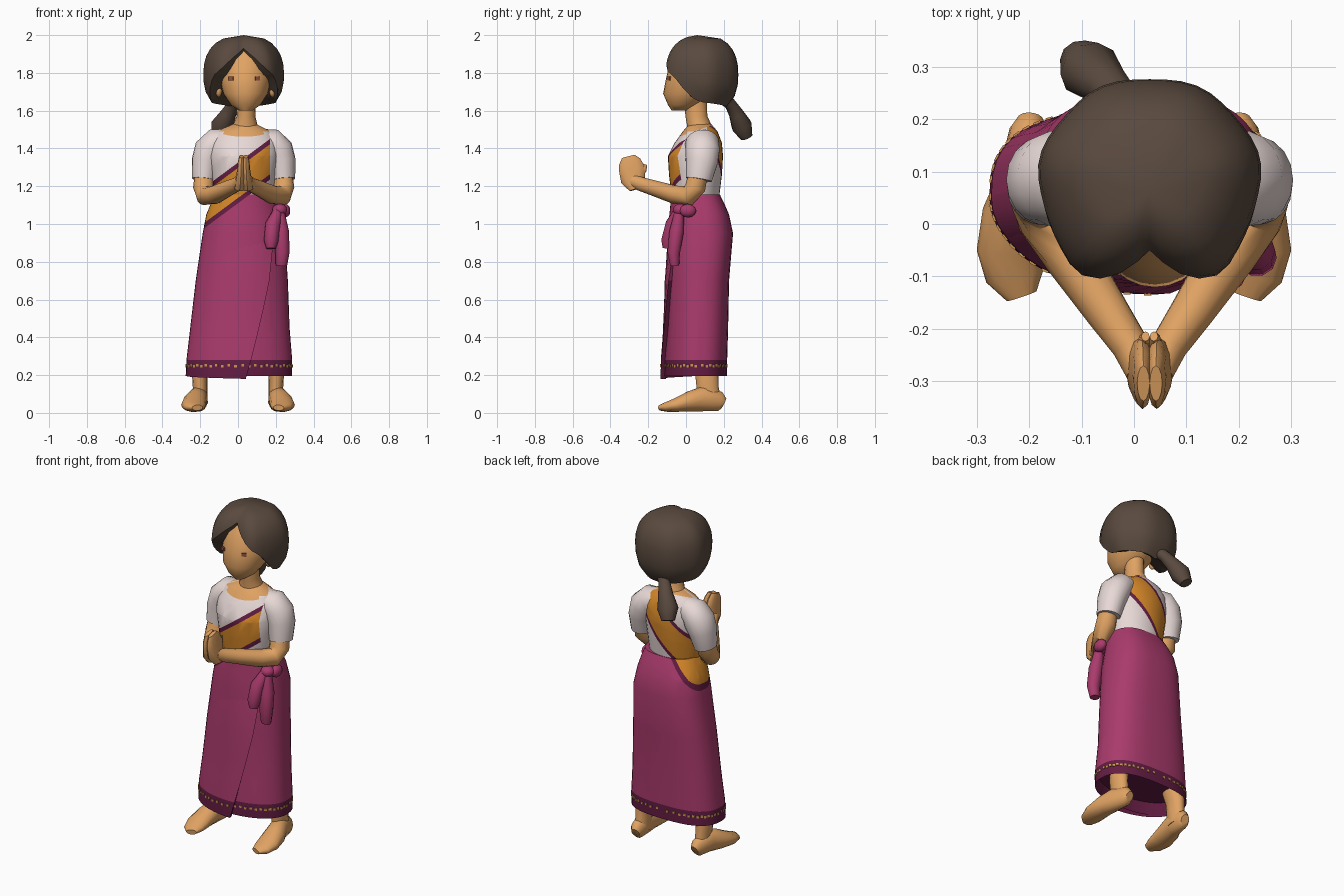
import bpy, bmesh, math
from mathutils import Vector

if "Cube" in bpy.data.objects:
    bpy.data.objects.remove(bpy.data.objects["Cube"], do_unlink=True)


def material(name, r, g, b):
    m = bpy.data.materials.new(name)
    m.use_nodes = True
    m.diffuse_color = (r, g, b, 1)
    m.node_tree.nodes["Principled BSDF"].inputs["Base Color"].default_value = (r, g, b, 1)
    return m


SKIN = material("skin", .75, .365, .125)
HAIR = material("dark_brown_hair", .1, .067, .048)
WHITE = material("off_white_cotton", .8, .69, .67)
PINK = material("magenta_cloth", .4, .043, .15)
MAROON = material("maroon_border", .125, .012, .055)
ORANGE = material("orange_cloth", .68, .25, .022)
GOLD = material("gold_thread", .6, .3, .08)
EYE = material("eye_brown", .28, .085, .048)
MID = .03          # centre line of the upper body


def finish(name, bm, *mats):
    bmesh.ops.recalc_face_normals(bm, faces=bm.faces)
    me = bpy.data.meshes.new(name)
    bm.to_mesh(me)
    bm.free()
    for m in mats:
        me.materials.append(m)
    me.shade_smooth()
    me.set_sharp_from_angle(angle=math.radians(45))
    ob = bpy.data.objects.new(name, me)
    bpy.context.collection.objects.link(ob)
    return ob


def power(v, p):
    return math.copysign(abs(v) ** p, v)


def outline(w, p):
    """Unit section, squared off by p at the back and rounder in front."""
    if math.sin(w) < 0:
        p = min(1, p + .22)
    return power(math.cos(w), p), power(math.sin(w), p)


def loft_mesh(rings, n=14, flat=False, p=1):
    """Capped skin through (x, y, z, width radius, depth radius) rings."""
    bm, rows = bmesh.new(), []
    pts = [Vector(r[:3]) for r in rings]
    for i, r in enumerate(rings):
        t = pts[min(i + 1, len(pts) - 1)] - pts[max(i - 1, 0)]
        t = Vector((0, 0, 1)) if flat else t.normalized()
        b = t.cross(Vector((1, 0, 0))).normalized()
        a = b.cross(t)
        row = []
        for k in range(n):
            u, v = outline(math.tau * k / n, p)
            row.append(bm.verts.new(pts[i] + a * r[3] * u + b * r[4] * v))
        rows.append(row)
    for lo, hi in zip(rows, rows[1:]):
        for k in range(n):
            bm.faces.new((lo[k], lo[k - 1], hi[k - 1], hi[k]))
    bm.faces.new(rows[0])
    bm.faces.new(rows[-1])
    return bm


def loft(name, mat, rings, **kw):
    return finish(name, loft_mesh(rings, **kw), mat)


def ball(name, mat, co, size):
    bm = bmesh.new()
    bmesh.ops.create_icosphere(bm, subdivisions=2, radius=1)
    bmesh.ops.scale(bm, vec=size, verts=bm.verts)
    bmesh.ops.translate(bm, vec=co, verts=bm.verts)
    return finish(name, bm, mat)


def cut(bm, normal, offset):
    no = Vector(normal)
    bmesh.ops.bisect_plane(bm, geom=bm.verts[:] + bm.edges[:] + bm.faces[:],
                           plane_co=no * offset / no.length_squared, plane_no=no)


# Diagonal sash: (slope, lower edge, upper edge) on the front and the back
FRONT, BACK, TRIM = (.74, 1.11, 1.325), (1.12, 1.18, 1.435), .028
SIDE_Y, BACK_Y, END_X = .06, .11, .17


def cut_sash(bm):
    cut(bm, (0, 1, 0), SIDE_Y)
    cut(bm, (0, 1, 0), BACK_Y)
    cut(bm, (1, 0, 0), END_X)
    for s, lo, hi in (FRONT, BACK):
        for c in (lo, lo + TRIM, hi - TRIM, hi):
            cut(bm, (-s, 0, 1), c)


def sash_index(c):
    """0 outside the sash, 1 on its cloth, 2 on its trim."""
    s, lo, hi = FRONT if c.y < SIDE_Y else BACK
    d = c.z - s * c.x
    under_arm = c.x > END_X if c.y < SIDE_Y else c.x > 0 and c.y < BACK_Y
    if under_arm or not lo < d < hi:
        return 0
    return 1 if lo + TRIM < d < hi - TRIM else 2


# Blouse with neckline and sash
bm = loft_mesh([(MID, .06, 1.08, .14, .11), (MID, .05, 1.16, .158, .128), (MID, .05, 1.26, .17, .14),
                (MID, .05, 1.36, .185, .146), (MID, .065, 1.43, .185, .125),
                (MID, .075, 1.49, .145, .092), (.035, .075, 1.53, .06, .058)], n=32, flat=True)
cut_sash(bm)
cut(bm, (0, -.35, 1), 1.475)
for f in bm.faces:
    c = f.calc_center_median()
    neck = c.z - .35 * c.y > 1.475 and abs(c.x - .035) < .105
    f.material_index = 3 if neck else sash_index(c)
finish("blouse", bm, WHITE, ORANGE, MAROON, SKIN)

# Skirt, closed inside above the hem
SKIRT = [(.005, .052, .195, .282, .166), (.007, .052, .28, .28, .166), (.01, .06, .45, .263, .163),
         (.02, .065, .7, .244, .163), (.03, .075, .95, .217, .174), (.03, .07, 1.05, .198, .158),
         (.035, .06, 1.11, .178, .142), (.04, .05, 1.155, .16, .13)]
SQUARE = .74
bm = loft_mesh([(.01, .05, .26, .25, .145)] + SKIRT, n=40, flat=True, p=SQUARE)
cut_sash(bm)
for f in bm.faces:
    c = f.calc_center_median()
    f.material_index = 2 if c.z < .279 else sash_index(c)
finish("skirt", bm, PINK, ORANGE, MAROON)


def skirt_point(z, w, out=0):
    z0 = max(z, SKIRT[0][2])
    lo, hi = next((a, b) for a, b in zip(SKIRT, SKIRT[1:]) if z0 <= b[2])
    f = (z0 - lo[2]) / (hi[2] - lo[2])
    cx, cy, _, rx, ry = [u + (v - u) * f for u, v in zip(lo, hi)]
    u, v = outline(w, SQUARE)
    return Vector((cx + (rx + out) * u, cy + (ry + out) * v, z))


def flap_out(t):
    return -.008 + .03 * t


# Wrapped front flap rising out of the skirt, with a folded edge
bm = bmesh.new()
rows = []
for z in (.18, .28, .4, .55, .7, .85, .98):
    edge = math.pi * (1.54 + .28 * (z - .2))
    row = []
    for k in range(15):
        t = k / 14
        out = flap_out(t) if z < .8 else flap_out(t) * (.98 - z) / .18 - .006
        row.append(bm.verts.new(skirt_point(z + .015 * (1 - t) * (z < .2), math.pi + t * (edge - math.pi), out)))
    row.append(bm.verts.new(skirt_point(z, edge - .02, -.008)))
    rows.append(row)
for i, (lo, hi) in enumerate(zip(rows, rows[1:])):
    for k in range(15):
        f = bm.faces.new((lo[k], lo[k + 1], hi[k + 1], hi[k]))
        f.material_index = int(i == 0 or (k == 14 and i < 4))
finish("skirt_flap", bm, PINK, MAROON)

# Gold stitches round the hem
bm = bmesh.new()
for k in range(54):
    w = math.tau * k / 54
    t = (w - math.pi) / (.55 * math.pi)
    p = skirt_point(.248 + .004 * (k % 2), w, max(0, flap_out(t)) if 0 <= t <= 1 else 0)
    new = bmesh.ops.create_cube(bm, size=1)["verts"]
    bmesh.ops.scale(bm, vec=(.006, .014, .013), verts=new)
    q = skirt_point(.25, w + .02) - skirt_point(.25, w - .02)
    turn = Vector((0, 1, 0)).rotation_difference(q.normalized()).to_matrix()
    bmesh.ops.rotate(bm, matrix=turn, verts=new)
    bmesh.ops.translate(bm, vec=p, verts=new)
finish("hem_stitches", bm, GOLD)

# Waist knot and hanging ends
ball("waist_knot", PINK, (.22, -.03, 1.075), (.04, .04, .033))
ball("knot_loop", PINK, (.25, .01, 1.07), (.028, .045, .036))
loft("knot_end_short", PINK, [(.21, -.04, 1.07, .025, .025), (.185, -.075, 1.0, .04, .035),
     (.175, -.095, .91, .038, .038), (.175, -.1, .87, .025, .025)], n=10)
loft("knot_end_long", PINK, [(.22, -.035, 1.07, .025, .025), (.23, -.05, .96, .04, .04),
     (.235, -.065, .85, .038, .035), (.23, -.06, .78, .03, .025)], n=10)

# Arms, legs and feet
for side, s in (("left", 1), ("right", -1)):
    def arm(rings):
        return [(MID + s * r[0],) + r[1:] for r in rings]

    loft(side + "_sleeve", WHITE, arm([(.07, .08, 1.445, .06, .065), (.145, .085, 1.43, .078, .09),
         (.178, .087, 1.39, .086, .092), (.2, .083, 1.33, .076, .086), (.21, .068, 1.235, .063, .07)]), n=18)
    loft(side + "_forearm", SKIN, arm([(.205, .07, 1.29, .05, .05), (.212, .05, 1.195, .056, .056),
         (.2, .012, 1.15, .055, .053), (.152, -.06, 1.155, .052, .049),
         (.08, -.17, 1.19, .042, .042), (.036, -.235, 1.21, .036, .038),
         (.018, -.285, 1.23, .028, .036)]), n=14)
    loft(side + "_hand", SKIN, arm([(.022, -.265, 1.185, .027, .035), (.017, -.28, 1.23, .027, .064),
         (.014, -.285, 1.29, .02, .07), (.013, -.298, 1.33, .018, .058), (.012, -.305, 1.358, .012, .035)]), n=12)
    loft(side + "_thumb", SKIN, arm([(.015, -.25, 1.25, .015, .02), (.01, -.225, 1.29, .013, .018),
         (.008, -.215, 1.315, .008, .01)]), n=8)
    loft(side + "_leg", SKIN, [(s * .18, .1, .3, .05, .065), (s * .202, .11, .2, .042, .062),
         (s * .2, .115, .13, .039, .06), (s * .2, .125, .05, .04, .065)], n=14)
    loft(side + "_foot", SKIN, [(s * .198, .2, .05, .025, .03), (s * .2, .18, .06, .038, .053),
         (s * .21, .09, .075, .05, .068), (s * .228, .02, .06, .062, .055),
         (s * .235, -.05, .042, .066, .038), (s * .228, -.1, .032, .056, .027),
         (s * .215, -.138, .027, .03, .015)], n=14)
    ball(side + "_ear", SKIN, (.04 + s * .142, .035, 1.71), (.018, .025, .04))
    # Eye plate
    bm = bmesh.new()
    bmesh.ops.create_cube(bm, size=1)
    bmesh.ops.scale(bm, vec=(.028, .009, .02), verts=bm.verts)
    eye = finish(side + "_eye", bm, EYE)
    eye.location = (.032 + s * .07, -.0885, 1.77)
    eye.rotation_euler.z = s * .45

# Neck and face
loft("neck", SKIN, [(.035, .075, 1.47, .085, .07), (.038, .07, 1.525, .065, .065),
     (.042, .055, 1.57, .05, .058), (.042, .05, 1.66, .052, .06)], n=16, flat=True)
loft("face", SKIN, [(.04, -.03, 1.6, .035, .045), (.04, -.015, 1.63, .078, .08),
     (.04, .015, 1.69, .118, .136), (.04, .04, 1.77, .137, .146), (.04, .05, 1.87, .13, .132),
     (.04, .06, 1.93, .085, .09)], n=28, flat=True)

# Hair: columns running from the crown to a hairline that parts over the forehead
HAIRLINE = [(0, 1.93), (14, 1.89), (30, 1.82), (45, 1.78), (60, 1.71), (75, 1.66), (90, 1.645), (180, 1.615)]
bm = bmesh.new()
top = bm.verts.new((.03, .06, 2.0))
core = bm.verts.new((.04, .08, 1.72))
columns = []
for k in range(44):
    w = math.tau * k / 44
    d = math.degrees(min(w, math.tau - w))
    lo, hi = next((a, b) for a, b in zip(HAIRLINE, HAIRLINE[1:]) if d <= b[0])
    low = lo[1] + (hi[1] - lo[1]) * (d - lo[0]) / (hi[0] - lo[0])
    dent = 1 - .17 * math.exp(-(d / 11) ** 2) + .13 * math.exp(-((d - 32) / 15) ** 2) + .015 * math.cos(7 * w)
    col = []
    for j in range(1, 10):
        z = 1.995 + (low - 1.995) * (j / 9) ** 1.5
        r = dent * (1 - (abs(z - 1.79) / .21) ** 2.4) ** (1 / 2.4)
        col.append(bm.verts.new((.03 + .213 * r * math.sin(w), .085 - .195 * r * math.cos(w), z)))
    columns.append(col)
for a, b in zip(columns, columns[1:] + columns[:1]):
    bm.faces.new((top, a[0], b[0]))
    bm.faces.new((core, b[-1], a[-1]))
    for j in range(8):
        bm.faces.new((a[j], a[j + 1], b[j + 1], b[j]))
finish("hair", bm, HAIR)
loft("ponytail", HAIR, [(.01, .19, 1.68, .05, .04), (-.02, .235, 1.635, .034, .032),
     (-.05, .265, 1.585, .042, .04), (-.085, .295, 1.52, .06, .056), (-.105, .32, 1.46, .038, .034)], n=10)
